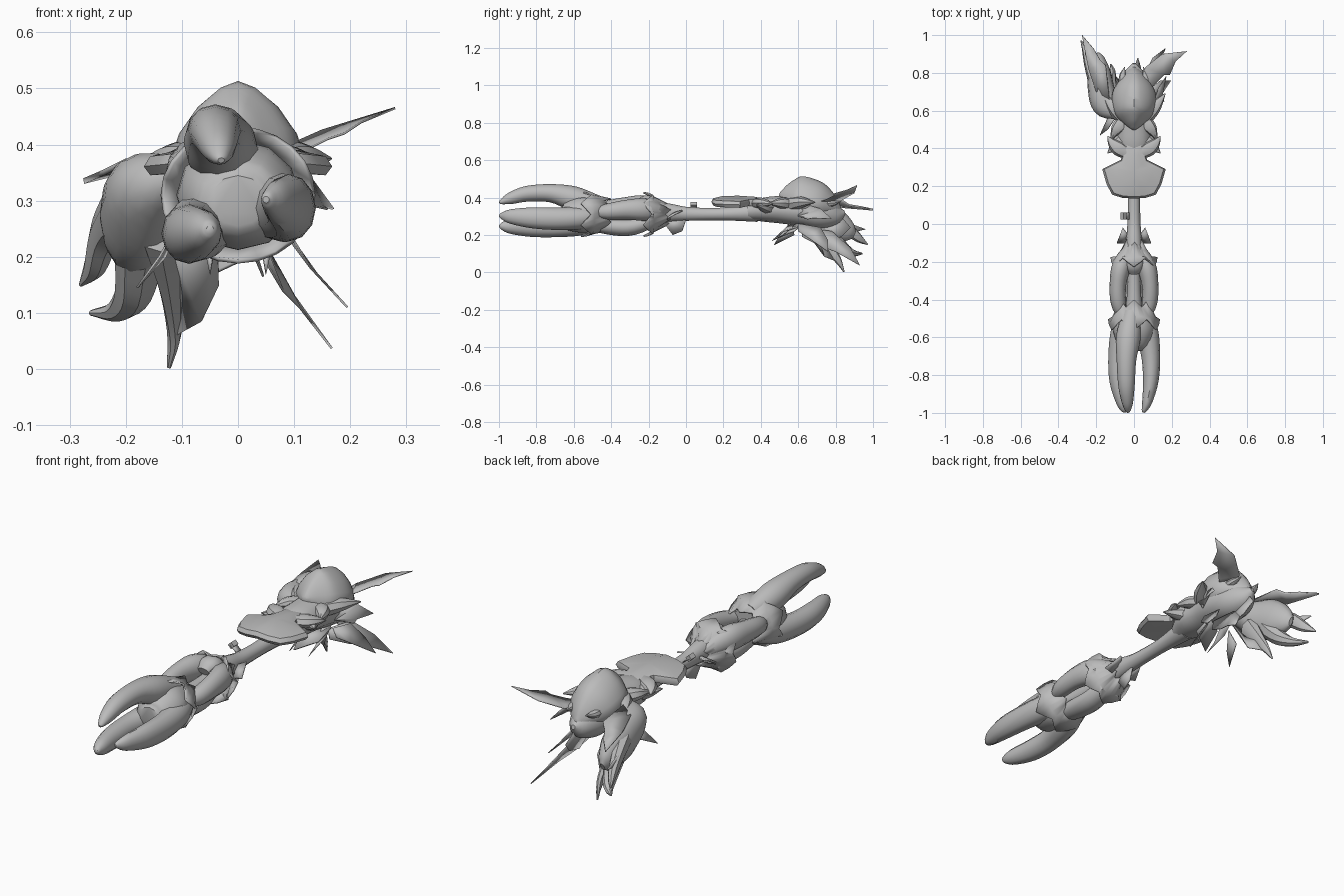
import bpy, bmesh, math
from mathutils import Vector

grey = bpy.data.materials.new("bone grey")
grey.diffuse_color = (0.5, 0.5, 0.5, 1)


def finish(name, bm, angle=40):
    bmesh.ops.recalc_face_normals(bm, faces=bm.faces)
    me = bpy.data.meshes.new(name)
    bm.to_mesh(me)
    bm.free()
    me.materials.append(grey)
    ob = bpy.data.objects.new(name, me)
    bpy.context.collection.objects.link(ob)
    bpy.ops.object.select_all(action='DESELECT')
    ob.select_set(True)
    bpy.context.view_layer.objects.active = ob
    bpy.ops.object.shade_smooth_by_angle(angle=math.radians(angle))
    return ob


def loft(name, st, n=12, sub=4, power=1.0):
    """Tube through stations (x, y, z, side radius, up radius); power > 1 gives a ridged section."""
    s = [Vector(p) for p in st]
    s = [2 * s[0] - s[1]] + s + [2 * s[-1] - s[-2]]
    path = []
    for i in range(1, len(s) - 2):
        a, b, c, d = s[i - 1:i + 3]
        for k in range(sub):
            t = k / sub
            path.append(0.5 * (2 * b + (c - a) * t + (2 * a - 5 * b + 4 * c - d) * t * t
                               + (3 * b - a - 3 * c + d) * t ** 3))
    path.append(s[-2])
    bm, rings = bmesh.new(), []
    bend = lambda v: math.copysign(abs(v) ** power, v)
    for i, p in enumerate(path):
        q, r = path[max(i - 1, 0)], path[min(i + 1, len(path) - 1)]
        tan = Vector(r[:3]) - Vector(q[:3])
        side = tan.cross(Vector((0, 0, 1))).normalized()
        up = side.cross(tan).normalized()
        rs, ru = max(p[3], 0.001), max(p[4], 0.001)
        rings.append([bm.verts.new(Vector(p[:3]) + side * rs * bend(math.cos(a))
                                   + up * ru * bend(math.sin(a)))
                      for a in (math.tau * k / n for k in range(n))])
    for a, b in zip(rings, rings[1:]):
        for k in range(n):
            bm.faces.new((a[k], a[(k + 1) % n], b[(k + 1) % n], b[k]))
    bm.faces.new(rings[0])
    bm.faces.new(rings[-1])
    return finish(name, bm)


def blade(name, pts, thick=0.004):
    """Thin fin from an outline."""
    bm = bmesh.new()
    f = bm.faces.new([bm.verts.new(p) for p in pts])
    bmesh.ops.triangulate(bm, faces=[f])
    ob = finish(name, bm, 30)
    m = ob.modifiers.new("thickness", 'SOLIDIFY')
    m.thickness, m.offset = thick, 0
    return ob


def collar(name, rings, points, depth, tail=0, cz=0.31):
    """Flared skirt with pointed teeth on the first edge and optionally the last; rings = (y, rx, rz)."""
    bm, rows, n = bmesh.new(), [], points * 4
    for i, (y, rx, rz) in enumerate(rings):
        row = []
        for k in range(n):
            a = math.tau * k / n + math.pi / 2 + math.pi / points
            w = abs((k % 4) - 2) / 2
            dy = depth * w if i == 0 else tail * (1 - w) if i == len(rings) - 1 else 0
            row.append(bm.verts.new((rx * math.cos(a), y + dy, cz + rz * math.sin(a))))
        rows.append(row)
    for a, b in zip(rows, rows[1:]):
        for k in range(n):
            bm.faces.new((a[k], a[(k + 1) % n], b[(k + 1) % n], b[k]))
    ob = finish(name, bm, 35)
    m = ob.modifiers.new("thickness", 'SOLIDIFY')
    m.thickness = 0.008
    return ob


# front claws and the palm joining them
loft("upper_claw", [(-.03, -.998, .372, .006, .005), (-.032, -.985, .377, .016, .014),
                    (-.035, -.94, .395, .031, .031), (-.04, -.85, .42, .044, .042),
                    (-.04, -.72, .423, .052, .049), (-.03, -.6, .395, .065, .065),
                    (-.01, -.47, .36, .05, .05)])
loft("left_claw", [(-.05, -.998, .25, .006, .006), (-.052, -.985, .248, .018, .02),
                   (-.062, -.94, .245, .034, .038), (-.083, -.83, .241, .047, .051),
                   (-.086, -.7, .243, .05, .055), (-.065, -.57, .255, .058, .058),
                   (-.04, -.47, .28, .05, .05)])
loft("right_claw", [(.05, -.998, .302, .006, .006), (.054, -.985, .302, .014, .018),
                    (.07, -.94, .299, .027, .038), (.089, -.83, .292, .041, .055),
                    (.089, -.7, .287, .05, .06), (.068, -.57, .29, .06, .06),
                    (.04, -.47, .3, .05, .05)])
loft("palm", [(0, -.67, .3, .05, .045), (0, -.64, .3, .085, .075), (0, -.55, .31, .11, .098),
              (0, -.45, .31, .075, .075)])
collar("front_collar", [(-.56, .138, .122), (-.49, .115, .105), (-.44, .085, .085)], 6, .055, .04)

# middle lobes between the collars
for s, nm, z in ((-1, "left", .35), (1, "right", .335)):
    loft(nm + "_lobe", [(s * .055, -.5, .32, .025, .025), (s * .082, -.42, z - .01, .04, .042),
                        (s * .085, -.32, z, .044, .052), (s * .065, -.22, z, .05, .06),
                        (s * .02, -.13, .32, .035, .04)])
loft("lower_lobe", [(0, -.53, .26, .04, .03), (0, -.4, .245, .055, .045), (0, -.28, .245, .055, .045),
                    (0, -.12, .3, .03, .03)])
loft("lobe_strap", [(0, -.26, .36, .03, .02), (0, -.22, .375, .05, .035),
                    (0, -.18, .365, .05, .04), (0, -.12, .34, .04, .03)])
loft("lobe_core", [(0, -.5, .3, .045, .04), (0, -.3, .3, .035, .04), (0, -.1, .31, .04, .04)])
collar("rear_collar", [(-.225, .125, .12), (-.17, .09, .095), (-.11, .045, .05)], 6, .05, .03)

# handle with small fins
loft("handle", [(0, -.17, .32, .05, .06), (0, -.08, .318, .042, .048), (0, .02, .312, .034, .036),
                (0, .2, .312, .034, .034), (0, .38, .32, .05, .05)])
for s in (-1, 1):
    blade("handle_fin", [(s * .03, -.06, .32), (s * .06, -.02, .33), (s * .09, -.1, .29),
                         (s * .05, -.1, .28)], .008)
blade("lower_handle_fin", [(0, -.13, .28), (0, -.07, .2), (.01, -.02, .22), (.01, .0, .28)], .008)
loft("handle_stud", [(-.055, .025, .36, .016, .016), (-.055, .06, .36, .016, .016)], 4, 1)
blade("stud_bracket", [(-.06, .025, .36), (-.06, .06, .36), (-.02, .06, .33), (-.02, .025, .33)])

# fan-shaped guard, mirrored outline with a domed top
half = [(0, .135), (.06, .138), (.115, .155), (.145, .21), (.168, .29), (.12, .315), (.07, .34), (.04, .43)]
outline = half + [(-x, y) for x, y in half[:0:-1]]
bm = bmesh.new()
rows = [[bm.verts.new((x * f, .28 + (y - .28) * f, z - abs(x) * .1)) for x, y in outline]
        for f, z in ((.6, .366), (.93, .362), (1, .378), (.93, .396), (.6, .408))]
for a, b in zip(rows, rows[1:]):
    for k in range(len(a)):
        j = (k + 1) % len(a)
        bm.faces.new((a[k], a[j], b[j], b[k]))
for row, z in ((rows[0], .366), (rows[-1], .41)):
    c = bm.verts.new((0, .28, z))
    for k in range(len(row)):
        bm.faces.new((row[k], row[(k + 1) % len(row)], c))
finish("guard", bm)

# head body and ridged hood
loft("head_body", [(0, .33, .325, .05, .045), (0, .42, .335, .09, .065), (0, .52, .335, .09, .075),
                   (0, .62, .33, .1, .085), (0, .72, .315, .09, .085), (0, .8, .31, .055, .06),
                   (0, .85, .32, .01, .01)])
loft("hood", [(0, .5, .42, .01, .01), (0, .53, .41, .05, .07), (0, .58, .395, .1, .12),
              (0, .65, .38, .118, .125), (0, .72, .36, .105, .11), (0, .79, .34, .055, .06),
              (0, .83, .33, .01, .01)], 16, 4, 1.3)
for s in (-1, 1):
    loft("neck_scale", [(s * .03, .37, .37, .03, .025), (s * .08, .4, .37, .04, .03),
                        (s * .115, .43, .37, .025, .02), (s * .14, .465, .365, .002, .002)], 8)
    loft("lower_neck_scale", [(s * .03, .46, .34, .04, .04), (s * .09, .42, .35, .035, .03),
                              (s * .14, .375, .36, .002, .002)], 8)
    loft("cheek_scale", [(s * .03, .57, .36, .045, .035), (s * .085, .51, .37, .035, .03),
                         (s * .11, .47, .37, .015, .015), (s * .12, .44, .37, .002, .002)], 8)
    loft("temple_spike", [(s * .06, .57, .365, .045, .04), (s * .11, .62, .375, .035, .03),
                          (s * .165, .69, .375, .003, .003)], 8)
    blade("jaw_fin", [(s * .03, .6, .27), (s * .045, .52, .2), (s * .05, .46, .17),
                      (s * .06, .58, .22), (s * .05, .66, .28)], .004)
    loft("brow_horn", [(s * .05, .72, .37, .03, .025), (s * .06, .78, .37, .02, .018),
                       (s * .05, .83, .38, .002, .002)], 8)

# right wing fins
blade("upper_wing", [(.03, .74, .37), (.06, .83, .385), (.15, .9, .425), (.28, .915, .465),
                     (.22, .86, .44), (.19, .79, .42), (.16, .79, .41), (.11, .74, .385), (.06, .68, .37)])
blade("side_wing", [(.08, .58, .38), (.13, .72, .34), (.17, .78, .285), (.15, .68, .29),
                    (.16, .65, .285), (.09, .6, .3)])
blade("middle_wing", [(.08, .6, .26), (.09, .72, .24), (.14, .76, .17), (.195, .76, .11),
                      (.13, .66, .18), (.1, .6, .22)])
blade("lower_wing", [(.04, .62, .24), (.05, .78, .22), (.1, .88, .13), (.167, .93, .037),
                     (.11, .8, .11), (.08, .72, .14), (.05, .62, .19)])

# left hand with fingers and trailing fins
loft("hand", [(-.09, .58, .35, .03, .03), (-.15, .63, .325, .07, .065), (-.175, .72, .285, .07, .095),
              (-.182, .8, .25, .06, .09), (-.188, .87, .215, .035, .055), (-.19, .9, .2, .01, .02)], 14)
loft("outer_finger", [(-.2, .76, .29, .045, .05), (-.235, .85, .245, .03, .036),
                      (-.255, .92, .185, .02, .024), (-.28, .97, .15, .004, .004)], 8)
loft("middle_finger", [(-.17, .76, .22, .05, .05), (-.185, .83, .14, .036, .036),
                       (-.215, .89, .104, .022, .02), (-.262, .94, .1, .005, .005)], 8)
loft("inner_finger", [(-.13, .68, .24, .045, .05), (-.118, .75, .15, .025, .034),
                      (-.113, .81, .07, .014, .02), (-.123, .845, .003, .004, .004)], 8)
blade("hand_fin", [(-.13, .66, .385), (-.2, .7, .37), (-.24, .82, .35), (-.275, 1.0, .335),
                   (-.215, .93, .35), (-.18, .87, .36), (-.15, .84, .38)], .01)
blade("hand_edge_fin", [(-.2, .68, .33), (-.25, .85, .27), (-.26, .96, .23), (-.24, .87, .21),
                        (-.22, .75, .24)], .008)
blade("web_fin", [(-.13, .62, .25), (-.12, .76, .16), (-.11, .8, .06), (-.065, .74, .085),
                  (-.035, .72, .15), (-.04, .64, .26)])
blade("wrist_spike", [(-.1, .56, .27), (-.14, .5, .2), (-.18, .47, .145), (-.13, .58, .2)])
blade("chin_fin", [(-.04, .55, .25), (-.035, .47, .175), (.06, .52, .22), (.06, .62, .25)], .008)
blade("tail_fin", [(.0, .7, .27), (.045, .74, .165), (.035, .83, .19), (.02, .88, .24), (0, .82, .31)])
